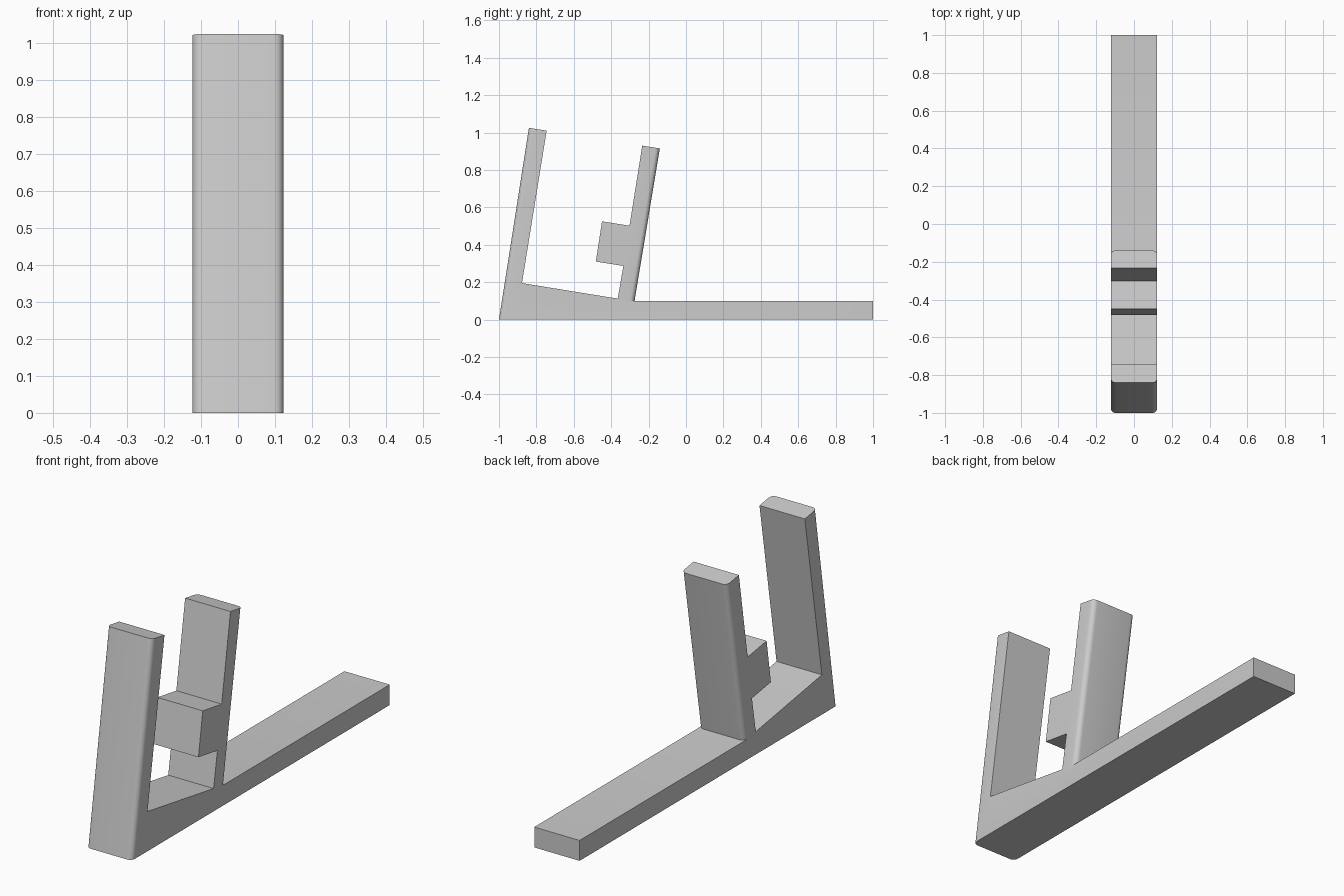
import bpy
import bmesh
import math

HALF_WIDTH = 0.123
RADIUS = 0.025

cube = bpy.data.objects.get("Cube")
if cube:
    bpy.data.objects.remove(cube, do_unlink=True)

# Single matte grey
grey = bpy.data.materials.new("plain grey")
grey.use_nodes = True
colour = (0.6, 0.6, 0.6, 1)
grey.diffuse_color = colour
grey.node_tree.nodes["Principled BSDF"].inputs["Base Color"].default_value = colour


def extrude_profile(name, profile, rounded):
    """Extrude a (y, z) profile across x and round the long edges of one segment."""
    bm = bmesh.new()
    face = bm.faces.new([bm.verts.new((-HALF_WIDTH, y, z)) for y, z in profile])
    result = bmesh.ops.extrude_face_region(bm, geom=[face], use_keep_orig=True)
    moved = [v for v in result["geom"] if isinstance(v, bmesh.types.BMVert)]
    bmesh.ops.translate(bm, verts=moved, vec=(2 * HALF_WIDTH, 0, 0))
    bmesh.ops.recalc_face_normals(bm, faces=bm.faces)

    def on_segment(vert):
        return any(math.dist(vert.co.yz, p) < 1e-4 for p in rounded)

    edges = [e for e in bm.edges
             if all(on_segment(v) for v in e.verts)
             and abs(e.verts[0].co.x - e.verts[1].co.x) < 1e-4]
    bmesh.ops.bevel(bm, geom=edges, offset=RADIUS, segments=6,
                    profile=0.5, affect='EDGES')

    mesh = bpy.data.meshes.new(name)
    bm.to_mesh(mesh)
    bm.free()
    mesh.materials.append(grey)
    obj = bpy.data.objects.new(name, mesh)
    bpy.context.collection.objects.link(obj)
    bpy.ops.object.select_all(action='DESELECT')
    obj.select_set(True)
    bpy.context.view_layer.objects.active = obj
    bpy.ops.object.shade_smooth_by_angle(angle=math.radians(30))
    return obj


# Long foot, sloped seat and leaning front upright
foot, front_top = (-1, 0), (-0.84, 1.025)
post_front, post_back = (-0.365, 0.112), (-0.275, 0.1)
extrude_profile(
    "base_and_front_upright",
    [foot, front_top, (-0.745, 1.01), (-0.877, 0.195),
     post_front, post_back, (1, 0.1), (1, 0)],
    (foot, front_top))

# Leaning rear upright with its spacer block
rear_top = (-0.14, 0.915)
extrude_profile(
    "rear_upright_with_spacer",
    [post_front, (-0.335, 0.287), (-0.482, 0.31), (-0.449, 0.525),
     (-0.302, 0.502), (-0.234, 0.93), rear_top, post_back],
    (rear_top, post_back))
